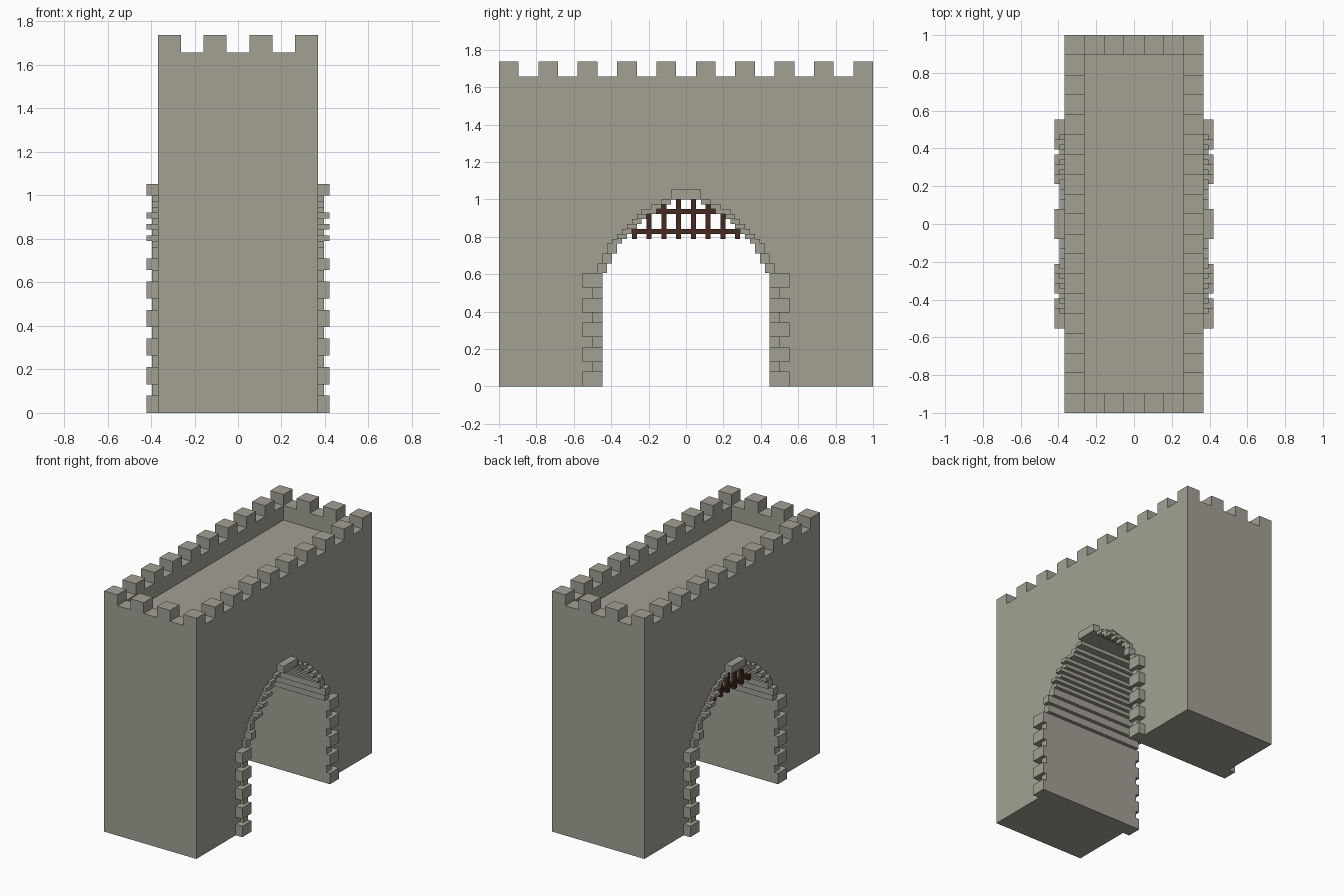
import bpy, bmesh

if "Cube" in bpy.data.objects:
    bpy.data.objects.remove(bpy.data.objects["Cube"])

U = 2 / 76  # the whole gate sits on a grid of 76 units along its length


def material(name, rgb):
    m = bpy.data.materials.new(name)
    m.diffuse_color = (*rgb, 1)
    m.use_nodes = True
    m.node_tree.nodes["Principled BSDF"].inputs["Base Color"].default_value = m.diffuse_color
    return m


STONE = material("grey stone", (0.366, 0.356, 0.296))
WOOD = material("dark brown wood", (0.06, 0.023, 0.015))


def finish(name, bm, mat):
    bmesh.ops.recalc_face_normals(bm, faces=bm.faces)
    me = bpy.data.meshes.new(name)
    bm.to_mesh(me)
    bm.free()
    me.materials.append(mat)
    ob = bpy.data.objects.new(name, me)
    bpy.context.collection.objects.link(ob)
    return ob


def boxes(name, items, mat):
    """One object from boxes given as (x0, x1, y0, y1, z0, z1) in grid units."""
    bm = bmesh.new()
    for x0, x1, y0, y1, z0, z1 in items:
        vs = bmesh.ops.create_cube(bm, size=1)["verts"]
        for v in vs:
            v.co = ((x1 if v.co.x > 0 else x0) * U,
                    (y1 if v.co.y > 0 else y0) * U,
                    (z1 if v.co.z > 0 else z0) * U)
    return finish(name, bm, mat)


# arch courses: bottom, top, inner half width, outer half width, face depth
ARCH = [(23, 25, 16, 18, 15), (25, 27, 15, 17, 16), (27, 29, 14, 16, 15),
        (29, 30, 13, 15, 15), (30, 31, 12, 14, 16), (31, 32, 11, 13, 15),
        (32, 33, 10, 12, 16), (33, 34, 9, 11, 15), (34, 35, 8, 10, 16),
        (35, 36, 6, 9, 15), (36, 37, 5, 7, 15), (37, 38, 3, 5, 15)]

# gatehouse: side profile with stepped arch and battlements, extruded along x
half = [(17, 0), (17, 23)]
for z0, z1, inner, outer, d in ARCH:
    half += [(inner, z0), (inner, z1)]
opening = half + [(-y, z) for y, z in reversed(half)]
crown = []
for i in range(19):
    z = 66 if i % 2 == 0 else 63
    crown += [(-38 + 4 * i, z), (-34 + 4 * i, z)]
profile = opening + [(-38, 0)] + crown + [(38, 0)]
bm = bmesh.new()
face = bm.faces.new([bm.verts.new((-14 * U, y * U, z * U)) for y, z in profile])
ext = bmesh.ops.extrude_face_region(bm, geom=[face])["geom"]
for v in ext:
    if isinstance(v, bmesh.types.BMVert):
        v.co.x = 14 * U
gate = finish("gatehouse", bm, STONE)

# roof recess and the gaps in the end battlements
cutters = [boxes("roof_cutter", [(-10, 10, -34, 34, 59, 70)], STONE),
           boxes("end_gap_cutter", [(x, x + 4, -40, 40, 63, 70) for x in (-10, -2, 6)], STONE)]
bpy.context.view_layer.objects.active = gate
for c in cutters:
    c.hide_render = True
    mod = gate.modifiers.new("cut", "BOOLEAN")
    mod.operation = "DIFFERENCE"
    mod.solver = "EXACT"
    mod.object = c
    bpy.ops.object.modifier_apply(modifier=mod.name)
for c in cutters:
    bpy.data.objects.remove(c, do_unlink=True)


def mirrored(items):
    """Stones (depth, y0, y1, z0, z1) repeated on both faces and both jambs."""
    out = []
    for d, y0, y1, z0, z1 in items:
        for xa, xb in ((14, d), (-d, -14)):
            out += [(xa, xb, y0, y1, z0, z1), (xa, xb, -y1, -y0, z0, z1)]
    return out


# long and short jamb stones
jamb = [(16, 17, 21, 5 * i, 5 * i + 3) for i in range(5)]
jamb += [(15, 17, 19, 5 * i + 3, 5 * i + 5) for i in range(4)]
boxes("jamb_stones", mirrored(jamb), STONE)

# arch stones and keystones
boxes("arch_stones", mirrored([(d, a, b, z0, z1) for z0, z1, a, b, d in ARCH]), STONE)
boxes("keystones", [(14, 16, -3, 3, 38, 40), (-16, -14, -3, 3, 38, 40)], STONE)

# raised portcullis behind the -x face
bars = [(-12, -11, -11, 11, 31, 32), (-12, -11, -6, 6, 35, 36)]
for y, top in ((1, 38), (4, 37), (7, 35), (10, 32)):
    bars += [(-12, -11, y, y + 1, 30, top), (-12, -11, -y - 1, -y, 30, top)]
boxes("portcullis", bars, WOOD)
